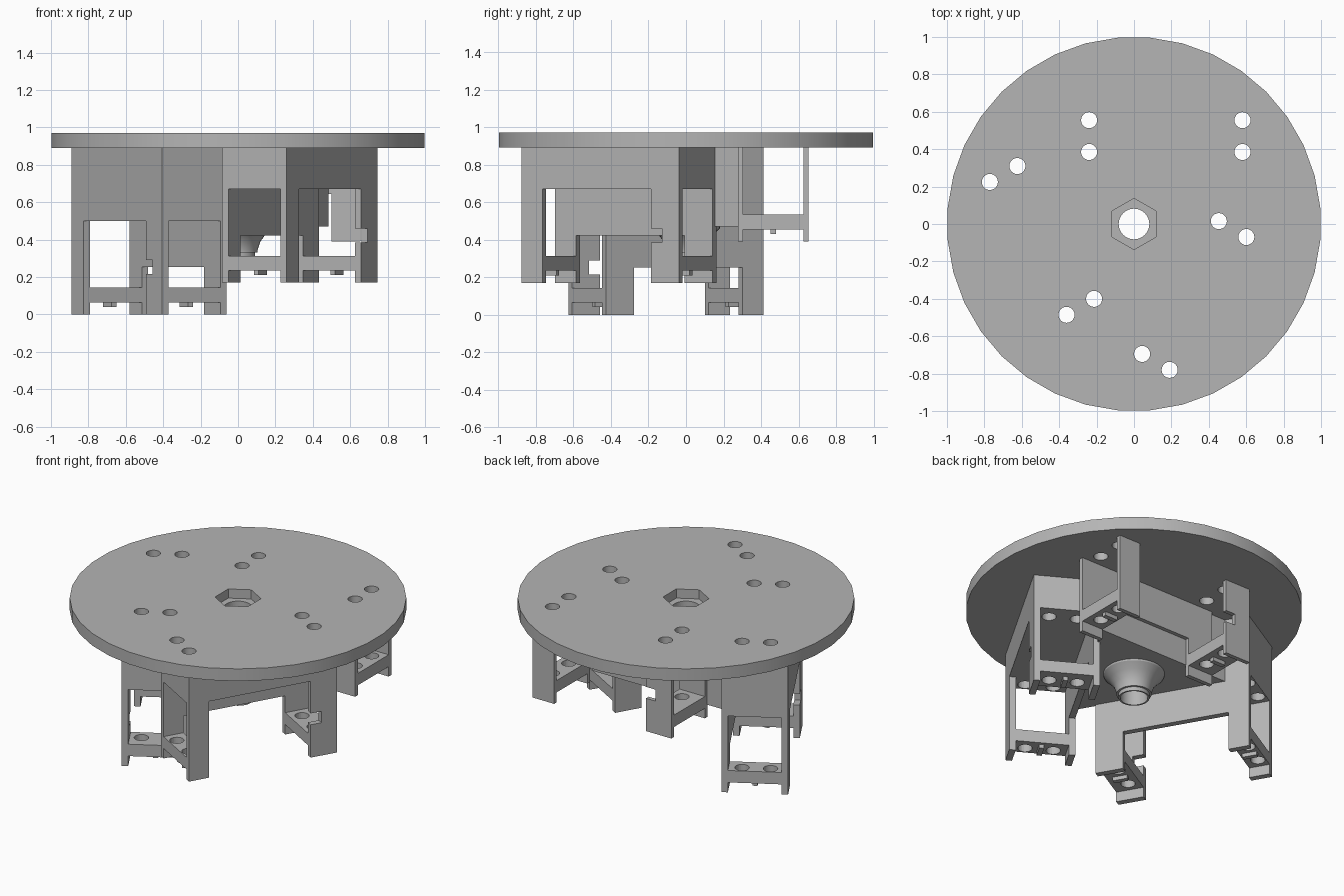
import bpy, bmesh, math
from mathutils import Matrix, Vector

if "Cube" in bpy.data.objects:
    bpy.data.objects.remove(bpy.data.objects["Cube"])

GREY = (0.46, 0.46, 0.46, 1)
mat = bpy.data.materials.new("matte grey")
mat.use_nodes = True
mat.diffuse_color = GREY
mat.node_tree.nodes["Principled BSDF"].inputs["Base Color"].default_value = GREY

DISK_LOW, DISK_TOP = 0.89, 0.97
HOLES = [(x, y) for x in (-0.24, 0.58) for y in (0.385, 0.555)]
TURNS = [math.radians(a) for a in (0, 120, 240)]


def finish(name, bm, turn=0.0):
    bmesh.ops.recalc_face_normals(bm, faces=bm.faces)
    bm.transform(Matrix.Rotation(turn, 4, 'Z'))
    mesh = bpy.data.meshes.new(name)
    bm.to_mesh(mesh)
    bm.free()
    mesh.materials.append(mat)
    obj = bpy.data.objects.new(name, mesh)
    bpy.context.collection.objects.link(obj)
    return obj


def add_box(bm, x, y, z):
    size = Vector((x[1] - x[0], y[1] - y[0], z[1] - z[0]))
    mid = Vector((sum(x), sum(y), sum(z))) / 2
    bmesh.ops.create_cube(bm, size=1, matrix=Matrix.Translation(mid) @ Matrix.Diagonal(size).to_4x4())


def add_prism(bm, r, z0, z1, sides, turn=0.0, centre=(0, 0)):
    # Regular prism; the first corner points along the turn angle
    ring = [bm.verts.new((centre[0] + r * math.cos(turn + math.tau * i / sides),
                          centre[1] + r * math.sin(turn + math.tau * i / sides), z0)) for i in range(sides)]
    base = bm.faces.new(ring)
    new = bmesh.ops.extrude_face_region(bm, geom=[base])["geom"]
    for v in new:
        if isinstance(v, bmesh.types.BMVert):
            v.co.z = z1


def cut(obj, cutter):
    mod = obj.modifiers.new("cut", 'BOOLEAN')
    mod.operation, mod.solver, mod.object = 'DIFFERENCE', 'EXACT', cutter
    bpy.ops.object.select_all(action='DESELECT')
    bpy.context.view_layer.objects.active = obj
    obj.select_set(True)
    bpy.ops.object.modifier_apply(modifier=mod.name)


def smooth(obj):
    bpy.ops.object.select_all(action='DESELECT')
    bpy.context.view_layer.objects.active = obj
    obj.select_set(True)
    bpy.ops.object.shade_smooth_by_angle()


def profile_plate(name, points, y, turn):
    # Outline in the bracket's length and height, given a thickness in depth
    bm = bmesh.new()
    face = bm.faces.new([bm.verts.new((px, y[0], pz)) for px, pz in points])
    new = bmesh.ops.extrude_face_region(bm, geom=[face])["geom"]
    for v in new:
        if isinstance(v, bmesh.types.BMVert):
            v.co.y = y[1]
    return finish(name, bm, turn)


# Cutters: screw holes, centre bore and hexagonal nut recess
bm = bmesh.new()
for turn in TURNS:
    for hx, hy in HOLES:
        spot = Matrix.Rotation(turn, 3, 'Z') @ Vector((hx, hy, 0))
        add_prism(bm, 0.043, -0.5, 1.5, 24, centre=spot)
screw_cutter = finish("screw_cutter", bm)
bm = bmesh.new()
add_prism(bm, 0.082, 0.2, 1.5, 32)
bore_cutter = finish("bore_cutter", bm)
bm = bmesh.new()
add_prism(bm, 0.137, 0.91, 1.5, 6, math.pi / 2)
nut_cutter = finish("nut_cutter", bm)
cutters = [screw_cutter, bore_cutter, nut_cutter]
for c in cutters:
    c.hide_render = True

# Round top plate
bm = bmesh.new()
add_prism(bm, 1.0, DISK_LOW, DISK_TOP, 36, math.radians(5))
disk = finish("top_plate", bm)
for c in cutters:
    cut(disk, c)
smooth(disk)

# Three-sided core between the brackets
bm = bmesh.new()
add_prism(bm, 0.56, 0.47, DISK_LOW, 3, math.radians(30))
core = finish("core", bm)
cut(core, bore_cutter)

# Flared nozzle under the core, turned from a profile
outline = [(0.082, 0.48), (0.185, 0.48), (0.18, 0.46), (0.145, 0.425), (0.12, 0.39), (0.105, 0.345),
           (0.105, 0.33), (0.092, 0.33), (0.092, 0.305), (0.082, 0.305)]
bm = bmesh.new()
rings = [[bm.verts.new((r * math.cos(math.tau * i / 32), r * math.sin(math.tau * i / 32), z))
          for i in range(32)] for r, z in outline]
for a, b in zip(rings, rings[1:] + rings[:1]):
    for i in range(32):
        j = (i + 1) % 32
        bm.faces.new((a[i], a[j], b[j], b[i]))
smooth(finish("nozzle", bm))

# Three brackets, each hanging at its own depth: (bottom, left end, right end, side margin)
BRACKETS = [(0.39, -0.35, 0.655, 0.278), (0.0, -0.34, 0.63, 0.266), (0.17, -0.34, 0.63, 0.266)]
for n, (turn, (low, x0, x1, y0)) in enumerate(zip(TURNS, BRACKETS), 1):
    y1 = 0.93 - y0
    inner, outer = (y0, 0.305), (0.625, y1)
    top = low + 0.5
    left, right = -0.167, 0.5
    edge = low + 0.253

    # Inner wall with a cut-out between its two feet
    profile_plate(f"inner_wall_{n}", [(x0, low), (left, low), (left, edge), (right, edge), (right, low),
                                      (x1, low), (x1, top), (x0, top)], inner, turn)
    # Outer posts, one with a cable notch
    profile_plate(f"notched_post_{n}", [(x0, low), (left, low), (left, low + 0.215), (left - 0.07, low + 0.215),
                                        (left - 0.07, low + 0.29), (left, low + 0.29), (left, top), (x0, top)],
                  outer, turn)
    bm = bmesh.new()
    add_box(bm, (right, x1), outer, (low, top))
    finish(f"plain_post_{n}", bm, turn)

    # Screw shelves with a small rib under each
    for side, span in (("left", (x0, left)), ("right", (right, x1))):
        bm = bmesh.new()
        add_box(bm, span, (0.305, 0.625), (low + 0.065, low + 0.143))
        shelf = finish(f"{side}_shelf_{n}", bm, turn)
        cut(shelf, screw_cutter)
        mid = sum(span) / 2
        bm = bmesh.new()
        add_box(bm, (mid - 0.045, mid + 0.045), (0.45, 0.48), (low + 0.04, low + 0.066))
        finish(f"{side}_rib_{n}", bm, turn)

    # Solid spacer up to the plate on the lower brackets
    if top < DISK_LOW - 0.01:
        bm = bmesh.new()
        add_box(bm, (x0, x1), (y0, y1), (top, DISK_LOW))
        spacer = finish(f"spacer_{n}", bm, turn)
        cut(spacer, screw_cutter)

for c in cutters:
    bpy.data.objects.remove(c)
